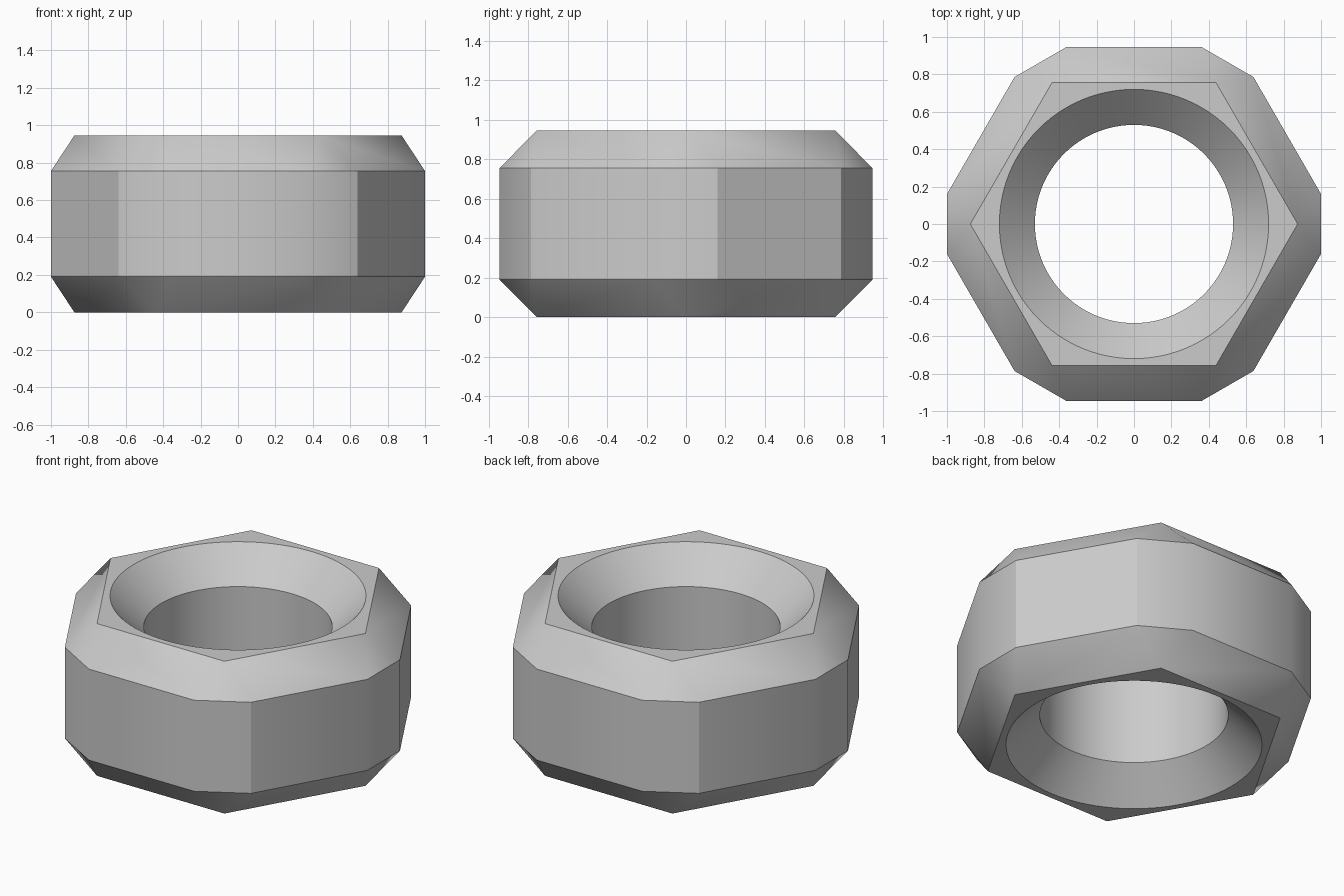
import bpy, bmesh
from math import radians, cos, sin

cube = bpy.data.objects.get("Cube")
if cube:
    bpy.data.objects.remove(cube, do_unlink=True)

HEIGHT, BEVEL = 0.945, 0.19
HOLE_RIM, HOLE, SIDES = 0.72, 0.53, 96

steel = bpy.data.materials.new("grey steel")
steel.use_nodes = True
colour = (0.6, 0.6, 0.6, 1)
steel.diffuse_color = colour
steel.node_tree.nodes["Principled BSDF"].inputs["Base Color"].default_value = colour

bm = bmesh.new()


def ring(radius, z, angles):
    return [bm.verts.new((radius * cos(radians(a)), radius * sin(radians(a)), z))
            for a in angles]


def pairs(loop):
    return zip(loop, loop[1:] + loop[:1])


def wall(lower, upper):
    for (a, b), (c, d) in zip(pairs(lower), pairs(upper)):
        bm.faces.new((a, b, d, c))


hex_angles = [60 * k for k in range(6)]
cut_angles = [60 * k + s for k in range(6) for s in (-9.1, 9.1)]
round_angles = [360 * k / SIDES for k in range(SIDES)]

# Outer band with truncated corners
low = ring(1.0127, BEVEL, cut_angles)
high = ring(1.0127, HEIGHT - BEVEL, cut_angles)
wall(low, high)

# Countersunk hole
ends = (0, HEIGHT)
rims = [ring(HOLE_RIM, z, round_angles) for z in ends]
bores = [ring(HOLE, z, round_angles) for z in (BEVEL, HEIGHT - BEVEL)]
wall(rims[0], bores[0])
wall(*bores)
wall(bores[1], rims[1])

# Hexagonal end faces and the bevels that join them to the band
for z, band, rim in zip(ends, (low, high), rims):
    corners = ring(0.875, z, hex_angles)
    for k in range(6):
        n = (k + 1) % 6
        bm.faces.new((corners[k], band[2 * k], band[2 * k + 1]))
        bm.faces.new((corners[k], band[2 * k + 1], band[2 * n], corners[n]))
    edges = [bm.edges.get(p) for p in pairs(rim)]
    edges += [bm.edges.get(p) for p in pairs(corners)]
    bmesh.ops.triangle_fill(bm, edges=edges, use_beauty=True)

bmesh.ops.recalc_face_normals(bm, faces=bm.faces[:])

# Smooth faces, sharp creases; one vertical edge per corner stays sharp
for face in bm.faces:
    face.smooth = True
for edge in bm.edges:
    edge.smooth = edge.calc_face_angle(0) < radians(28)
for i, (a, b) in enumerate(zip(low, high)):
    crisp_side = 0 if (i // 2) % 3 == 1 else 1
    bm.edges.get((a, b)).smooth = i % 2 != crisp_side

mesh = bpy.data.meshes.new("hex_nut")
bm.to_mesh(mesh)
bm.free()
mesh.materials.append(steel)
nut = bpy.data.objects.new("hex_nut", mesh)
bpy.context.collection.objects.link(nut)
